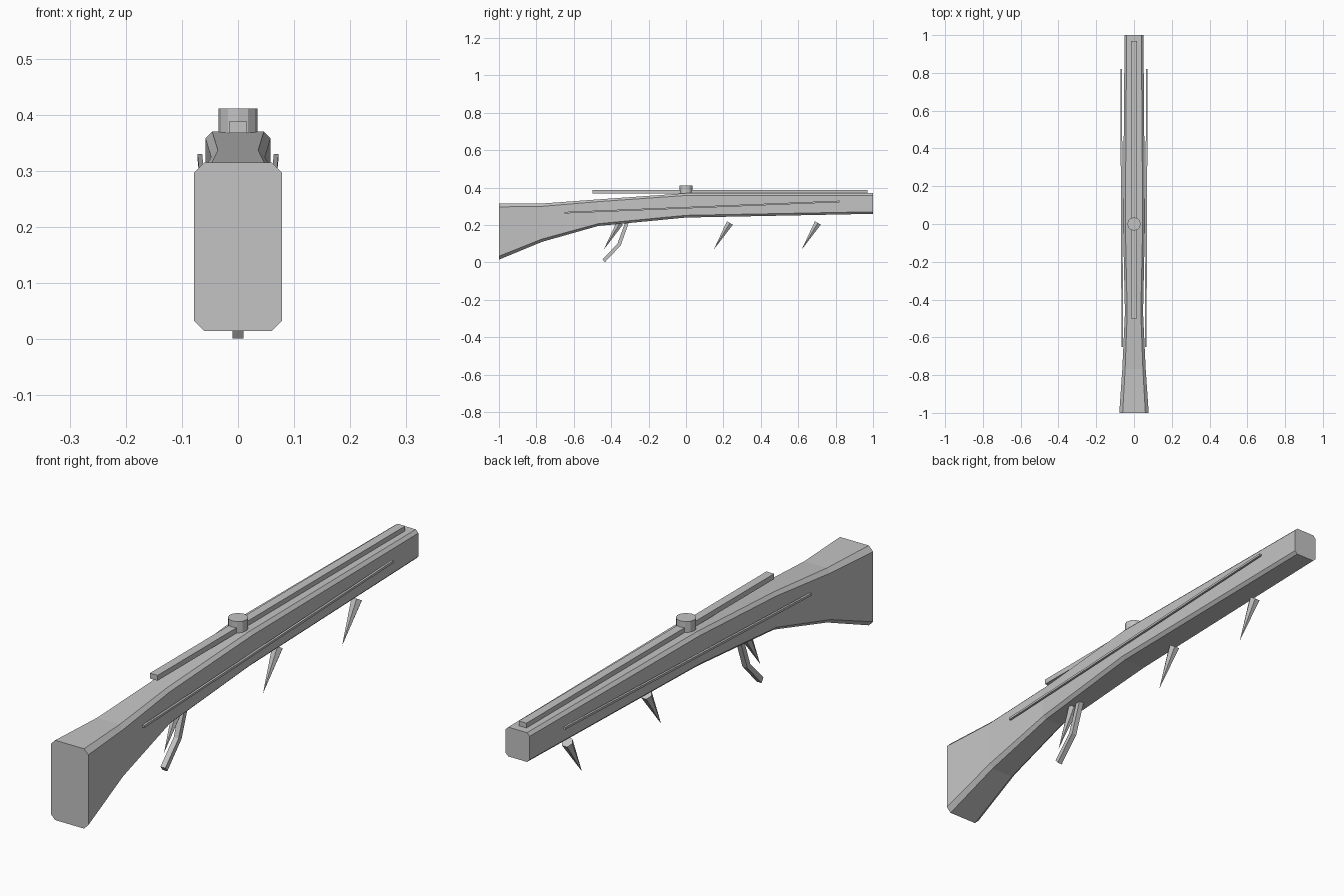
import bpy, bmesh, math
from mathutils import Vector

if "Cube" in bpy.data.objects:
    bpy.data.objects.remove(bpy.data.objects["Cube"])

grey = bpy.data.materials.new("plain grey")
grey.diffuse_color = (0.55, 0.55, 0.55, 1)
grey.use_nodes = True
grey.node_tree.nodes["Principled BSDF"].inputs["Base Color"].default_value = grey.diffuse_color


def finish(name, bm):
    bmesh.ops.recalc_face_normals(bm, faces=bm.faces)
    me = bpy.data.meshes.new(name)
    bm.to_mesh(me)
    bm.free()
    me.materials.append(grey)
    ob = bpy.data.objects.new(name, me)
    bpy.context.collection.objects.link(ob)
    return ob


def loft(name, rings):
    """Skin a list of equal-length point rings and cap both ends."""
    bm = bmesh.new()
    vs = [[bm.verts.new(p) for p in r] for r in rings]
    n = len(vs[0])
    for a, b in zip(vs, vs[1:]):
        for i in range(n):
            j = (i + 1) % n
            bm.faces.new((a[i], a[j], b[j], b[i]))
    bm.faces.new(vs[0])
    bm.faces.new(vs[-1])
    return finish(name, bm)


def cone(name, start, end, r1, r2, sides, turn=0.0):
    """Cone or cylinder running from start to end."""
    start, end = Vector(start), Vector(end)
    d = end - start
    bm = bmesh.new()
    bmesh.ops.create_cone(bm, cap_ends=True, segments=sides,
                          radius1=r1, radius2=r2, depth=d.length)
    rot = d.to_track_quat('Z', 'X')
    for v in bm.verts:
        x, y, z = v.co
        c, s = math.cos(turn), math.sin(turn)
        v.co = rot @ Vector((x * c - y * s, x * s + y * c, z)) + (start + end) / 2
    return finish(name, bm)


# Stock: chamfered sections (y, bottom, top, half width, chamfer)
sections = [
    (-1.00, 0.015, 0.315, 0.078, 0.018),
    (-0.77, 0.110, 0.315, 0.062, 0.015),
    (-0.47, 0.195, 0.337, 0.048, 0.012),
    (0.00, 0.240, 0.370, 0.058, 0.012),
    (1.00, 0.260, 0.370, 0.050, 0.011),
]
rings = []
for y, b, t, w, c in sections:
    half = [(w - c, b), (w, b + c), (w, t - c), (w - c, t)]
    ring = half + [(-x, z) for x, z in reversed(half)]
    rings.append([(x, y, z) for x, z in ring])
loft("stock", rings)

# Top rail
loft("top_rail", [[(-0.016, y, 0.368), (0.016, y, 0.368),
                   (0.016, y, 0.388), (-0.016, y, 0.388)] for y in (-0.5, 0.97)])

# Round knob on the rail
cone("knob", (0, 0, 0.368), (0, 0, 0.411), 0.035, 0.035, 12)

# Thin side rods
for side, s in (("left", -1), ("right", 1)):
    cone("side_rod_" + side, (s * 0.062, -0.65, 0.266), (s * 0.068, 0.82, 0.326),
         0.006, 0.006, 4, math.pi / 4)

# Spikes under the stock
for i, y in enumerate((-0.44, 0.148, 0.618)):
    cone("spike_%d" % (i + 1), (0, y + 0.087, 0.211), (0, y, 0.068), 0.021, 0.0, 6)

# Bent trigger: strip offset from its centre line
path = [(-0.315, 0.215), (-0.358, 0.095), (-0.440, 0.009)]
offset = [(0.010, 0.000), (0.009, -0.004), (0.006, -0.008)]
loft("trigger", [[(-0.01, y - oy, z - oz), (0.01, y - oy, z - oz),
                  (0.01, y + oy, z + oz), (-0.01, y + oy, z + oz)]
                 for (y, z), (oy, oz) in zip(path, offset)])
